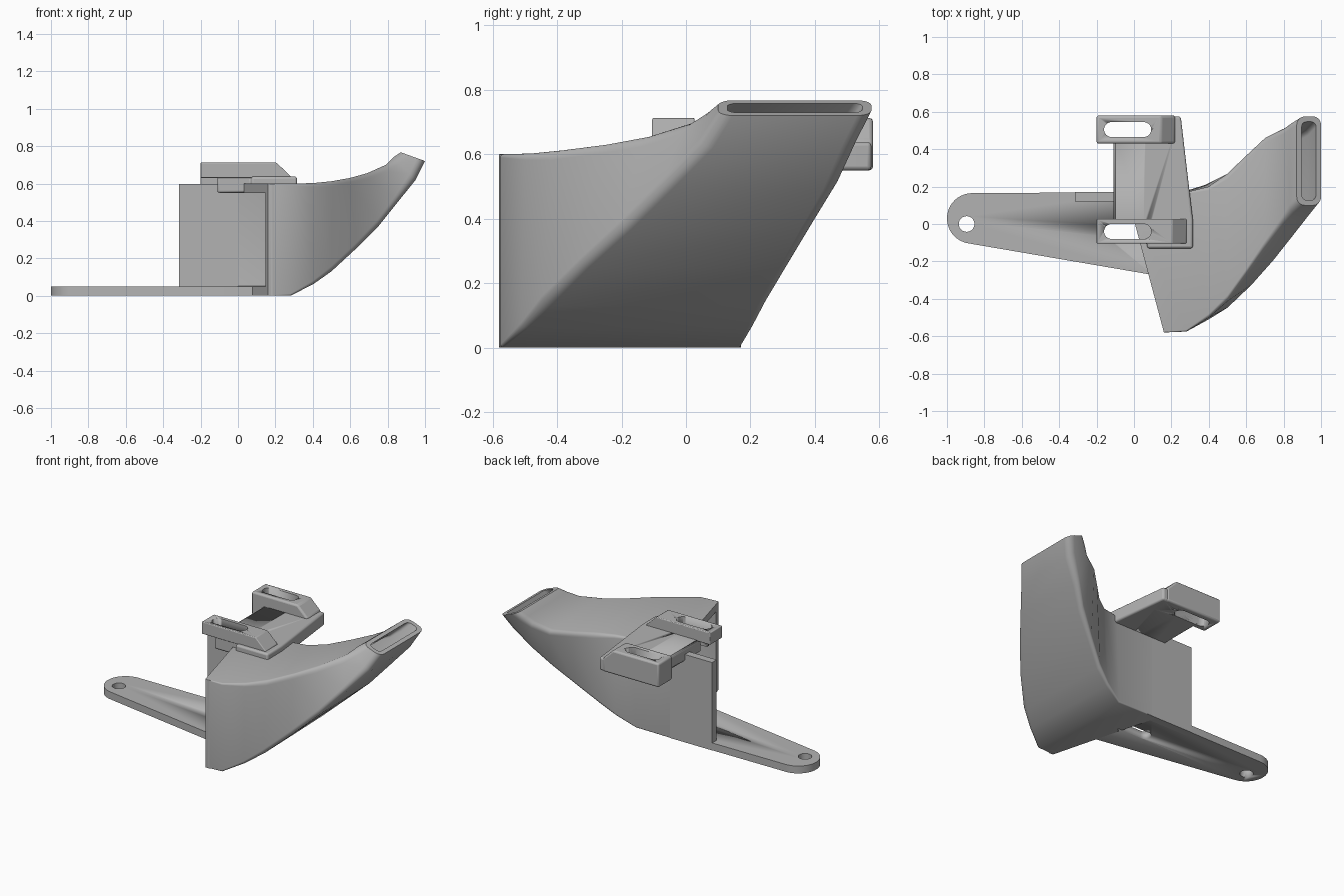
import bpy, bmesh, math
from mathutils import Vector

cube = bpy.data.objects.get("Cube")
if cube:
    bpy.data.objects.remove(cube)

GREY = (0.45, 0.45, 0.45, 1)
mat = bpy.data.materials.new("plain grey")
mat.use_nodes = True
mat.diffuse_color = GREY
mat.node_tree.nodes["Principled BSDF"].inputs["Base Color"].default_value = GREY


def finish(name, bm, angle=30):
    bmesh.ops.recalc_face_normals(bm, faces=bm.faces)
    me = bpy.data.meshes.new(name)
    bm.to_mesh(me)
    bm.free()
    me.materials.append(mat)
    ob = bpy.data.objects.new(name, me)
    bpy.context.collection.objects.link(ob)
    activate(ob)
    bpy.ops.object.shade_smooth_by_angle(angle=math.radians(angle))
    return ob


def activate(ob):
    bpy.ops.object.select_all(action='DESELECT')
    bpy.context.view_layer.objects.active = ob
    ob.select_set(True)


def prism(name, points, low, high, axis='z'):
    """Extrude a flat outline along z, or an x-z outline along y."""
    put = (lambda p, h: (p[0], p[1], h)) if axis == 'z' else (lambda p, h: (p[0], h, p[1]))
    bm = bmesh.new()
    ends = [[bm.verts.new(put(p, h)) for p in points] for h in (low, high)]
    for ring in ends:
        bm.faces.new(ring)
    bridge(bm, *ends)
    return finish(name, bm)


def bridge(bm, a, b):
    for i in range(len(a)):
        j = (i + 1) % len(a)
        bm.faces.new((a[i], a[j], b[j], b[i]))


def arc(cx, cy, r, start, end, n=12):
    angles = [math.radians(start + (end - start) * i / n) for i in range(n + 1)]
    return [(cx + r * math.cos(t), cy + r * math.sin(t)) for t in angles]


def slot(x0, x1, y, r):
    return arc(x1, y, r, -90, 90) + arc(x0, y, r, 90, 270)


def cut(ob, outline):
    cutter = prism("cutter", outline, -1, 2)
    cutter.hide_render = True
    mod = ob.modifiers.new("cut", 'BOOLEAN')
    mod.operation = 'DIFFERENCE'
    mod.solver = 'EXACT'
    mod.object = cutter
    activate(ob)
    bpy.ops.object.modifier_apply(modifier=mod.name)
    bpy.data.objects.remove(cutter)


def bevel(ob, width):
    mod = ob.modifiers.new("soft edges", 'BEVEL')
    mod.width = width
    mod.segments = 3
    mod.limit_method = 'ANGLE'
    activate(ob)
    bpy.ops.object.modifier_apply(modifier=mod.name)


# Duct: corners front-bottom, front-top, back-top, back-bottom,
# then wall thickness and corner radius
stations = [
    ((.16, -.58, 0), (.16, -.58, .6), (-.04, .17, .6), (-.04, .17, 0), .05, .003),
    ((.28, -.575, 0), (.28, -.575, .6), (.28, .17, .6), (.26, .17, 0), .05, .01),
    ((.4, -.51, .06), (.4, -.5, .602), (.4, .2, .602), (.38, .21, .06), .045, .02),
    ((.5, -.45, .13), (.5, -.41, .612), (.5, .27, .612), (.48, .25, .13), .04, .03),
    ((.63, -.33, .25), (.6, -.27, .63), (.6, .37, .63), (.61, .32, .25), .035, .03),
    ((.75, -.2, .37), (.69, -.14, .655), (.7, .47, .655), (.74, .39, .37), .03, .035),
    ((.85, -.08, .495), (.79, 0, .7), (.8, .52, .7), (.84, .465, .49), .03, .04),
    ((.95, .04, .62), (.83, .06, .74), (.83, .55, .735), (.95, .525, .62), .028, .045),
    ((1, .1, .72), (.87, .1, .767), (.87, .575, .767), (1, .575, .72), .028, .045),
]


def section(bm, station, inset):
    """Rounded four-cornered ring, mapped between the corner points."""
    a, b, c, d = (Vector(p) for p in station[:4])
    wide = ((d - a).length + (c - b).length) / 2
    tall = ((b - a).length + (c - d).length) / 2
    t = station[4] if inset else 0
    r = max(station[5] - t * .6, .002)
    ring = []
    for cx, cy, start in ((wide - t - r, t + r, -90), (wide - t - r, tall - t - r, 0),
                          (t + r, tall - t - r, 90), (t + r, t + r, 180)):
        for x, y in arc(cx, cy, r, start, start + 90, 5):
            u, v = x / wide, y / tall
            ring.append(bm.verts.new(a.lerp(d, u).lerp(b.lerp(c, u), v)))
    return ring


bm = bmesh.new()
outer = [section(bm, s, False) for s in stations]
inner = [section(bm, s, True) for s in stations]
for skin in (outer, inner):
    for a, b in zip(skin, skin[1:]):
        bridge(bm, a, b)
bridge(bm, outer[0], inner[0])
bridge(bm, outer[-1], inner[-1])
finish("duct", bm, 35)

# Rounded lip on the front edge of the inlet
prism("inlet_lip", arc(.182, -.555, .025, 0, 345, 23), 0, .597)

# Back wall reaching past the inlet
prism("back_wall", [(-.315, .12), (0, .12), (0, .17), (-.315, .17)], 0, .597)

# Mounting arm with round end, hole and slot
front_slot = slot(-.12, .052, -.04, .04)
arm = prism("mounting_arm", arc(-.865, .03, .135, 90, 262, 20)
            + [(.1, -.272), (.12, -.27), (0, .17)], 0, .05)
cut(arm, arc(-.895, 0, .042, 0, 345, 23))
cut(arm, front_slot)

# Bracket plate on top
plate = prism("bracket_plate", [(-.11, -.1), (.07, -.1), (.07, -.13), (.315, -.13),
                                (.315, .02), (.25, .575), (-.11, .575)], .55, .637)
bevel(plate, .012)
cut(plate, front_slot)
rear_slot = slot(-.12, .052, .505, .04)
cut(plate, rear_slot)

# Slotted blocks with sloping ends
for name, y0, y1, low, shift, hole in (("front_block", -.105, .027, .63, 0, front_slot),
                                       ("rear_block", .43, .58, .55, -.06, rear_slot)):
    block = prism(name, [(-.2, low), (.28 + shift, low), (.28 + shift, .64),
                         (.205 + shift, .712), (-.2, .712)], y0, y1, 'y')
    bevel(block, .012)
    cut(block, hole)
